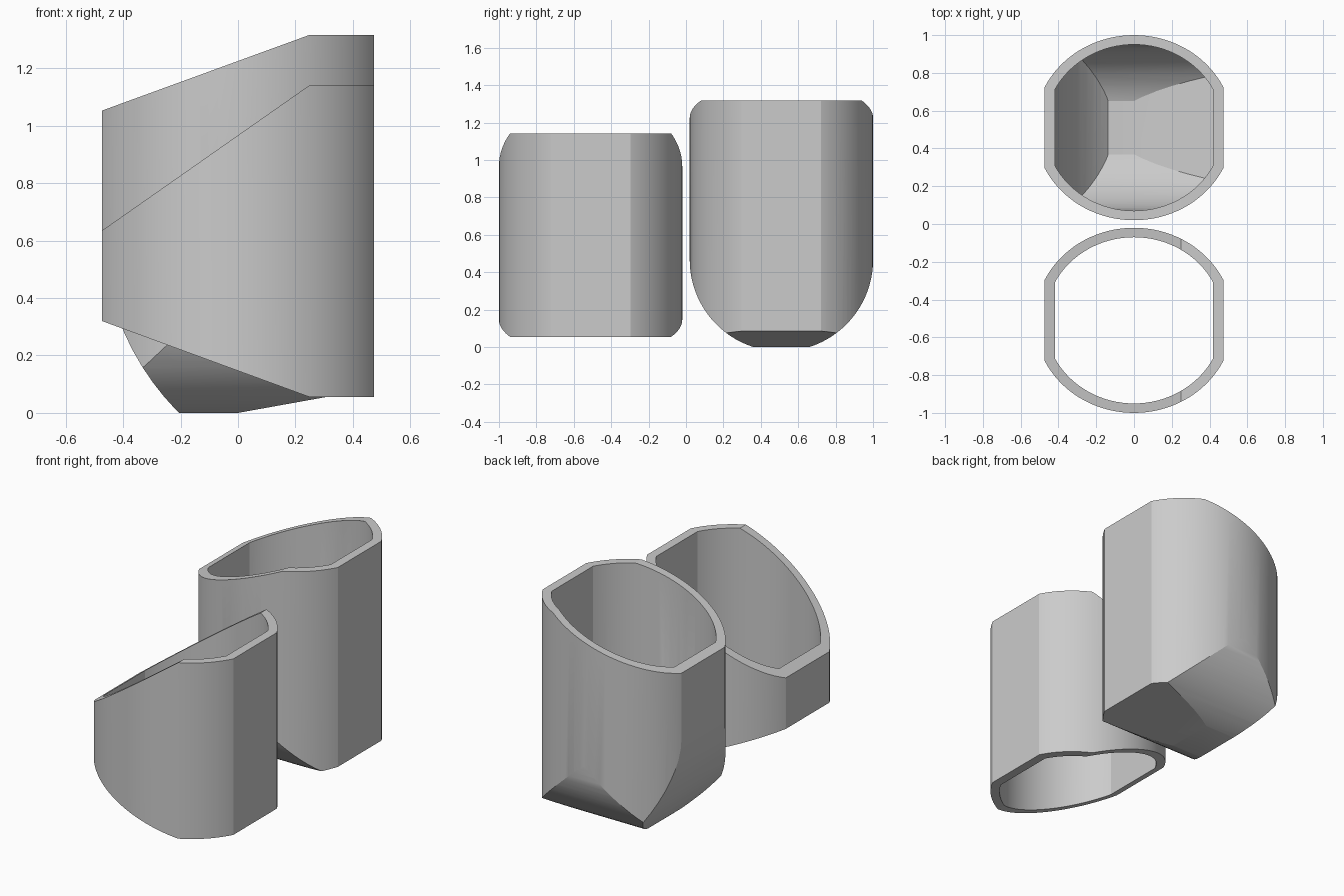
import bpy, bmesh
from math import sin, cos, radians
from mathutils import Vector

cube = bpy.data.objects.get("Cube")
if cube:
    bpy.data.objects.remove(cube)

grey = bpy.data.materials.new("plain grey")
grey.use_nodes = True
grey.diffuse_color = (0.6, 0.6, 0.6, 1)
grey.node_tree.nodes["Principled BSDF"].inputs["Base Color"].default_value = (0.6, 0.6, 0.6, 1)

OUTER = (0.526, 0.49, 0.474)   # oval radius in x, oval radius in y, flat side position
INNER = (0.471, 0.44, 0.419)
SIDES = 96


def cut(bm, point, normal):
    """Slice off everything on the normal's side and cap the opening."""
    geom = bm.verts[:] + bm.edges[:] + bm.faces[:]
    res = bmesh.ops.bisect_plane(bm, geom=geom, dist=1e-6, plane_co=Vector(point),
                                 plane_no=Vector(normal).normalized(), clear_outer=True)
    edges = [e for e in res["geom_cut"] if isinstance(e, bmesh.types.BMEdge) and e.is_boundary]
    if edges:
        bmesh.ops.holes_fill(bm, edges=edges, sides=0)


def flat_oval(size, low, high):
    """Upright oval column with two flat sides."""
    rx, ry, flat = size
    bm = bmesh.new()
    ring = [bm.verts.new((rx * cos(radians(360 * i / SIDES)), ry * sin(radians(360 * i / SIDES)), low))
            for i in range(SIDES)]
    base = bm.faces.new(ring)
    top = bmesh.ops.extrude_face_region(bm, geom=[base])["geom"]
    bmesh.ops.translate(bm, vec=(0, 0, high - low),
                        verts=[v for v in top if isinstance(v, bmesh.types.BMVert)])
    bmesh.ops.recalc_face_normals(bm, faces=bm.faces)
    for s in (-1, 1):
        cut(bm, (s * flat, 0, 0), (s, 0, 0))
    return bm


def slant_top(bm, z_low, z_high):
    cut(bm, (0, 0, z_high), (0, 0, 1))
    cut(bm, (0.25, 0, z_high), (z_low - z_high, 0, 0.25 + 0.474))


def round_bottom(bm, floor, radius, toe_radius, toe_z):
    """Trough-shaped underside with a curved toe and a gently rising heel."""
    step = 4
    for i in range(19):
        a = radians(step * (i + 0.5))
        for s in (-1, 1):
            n = Vector((0, s * cos(a), -sin(a)))
            cut(bm, n * radius + Vector((0, 0, 0.467)), n)
    for i in range(13):
        a = radians(step * (i + 0.5))
        n = Vector((-cos(a), 0, -sin(a)))
        cut(bm, n * toe_radius + Vector((0.446, 0, toe_z)), n)
    cut(bm, (0, 0, floor), (0, 0, -1))
    cut(bm, (0, 0, floor), (0.18, 0, -1))


def make_object(name, bm, y):
    bmesh.ops.recalc_face_normals(bm, faces=bm.faces)
    mesh = bpy.data.meshes.new(name)
    bm.to_mesh(mesh)
    bm.free()
    mesh.materials.append(grey)
    obj = bpy.data.objects.new(name, mesh)
    obj.location.y = y
    bpy.context.collection.objects.link(obj)
    return obj


def hollow(name, body, cavity, y):
    obj = make_object(name, body, y)
    cutter = make_object(name + "_cavity", cavity, y)
    cutter.hide_render = True
    mod = obj.modifiers.new("hollow", "BOOLEAN")
    mod.operation = "DIFFERENCE"
    mod.solver = "EXACT"
    mod.object = cutter
    bpy.ops.object.select_all(action="DESELECT")
    bpy.context.view_layer.objects.active = obj
    obj.select_set(True)
    bpy.ops.object.modifier_apply(modifier=mod.name)
    bpy.data.objects.remove(cutter)
    bpy.ops.object.shade_smooth_by_angle(angle=radians(18))


# Open sleeve in front
sleeve = flat_oval(OUTER, -0.2, 1.6)
slant_top(sleeve, 0.635, 1.142)
cut(sleeve, (0, 0, 0.055), (0, 0, -1))
cut(sleeve, (0.25, 0, 0.055), (0.055 - 0.32, 0, -0.25 - 0.474))
hollow("open_sleeve", sleeve, flat_oval(INNER, -0.3, 1.7), -0.51)

# Closed cup behind
cup = flat_oval(OUTER, -0.2, 1.6)
slant_top(cup, 1.053, 1.317)
round_bottom(cup, 0, 0.49, 0.92, 0.65)
cavity = flat_oval(INNER, -0.2, 1.7)
round_bottom(cavity, 0.05, 0.44, 0.865, 0.69)
hollow("closed_cup", cup, cavity, 0.51)
